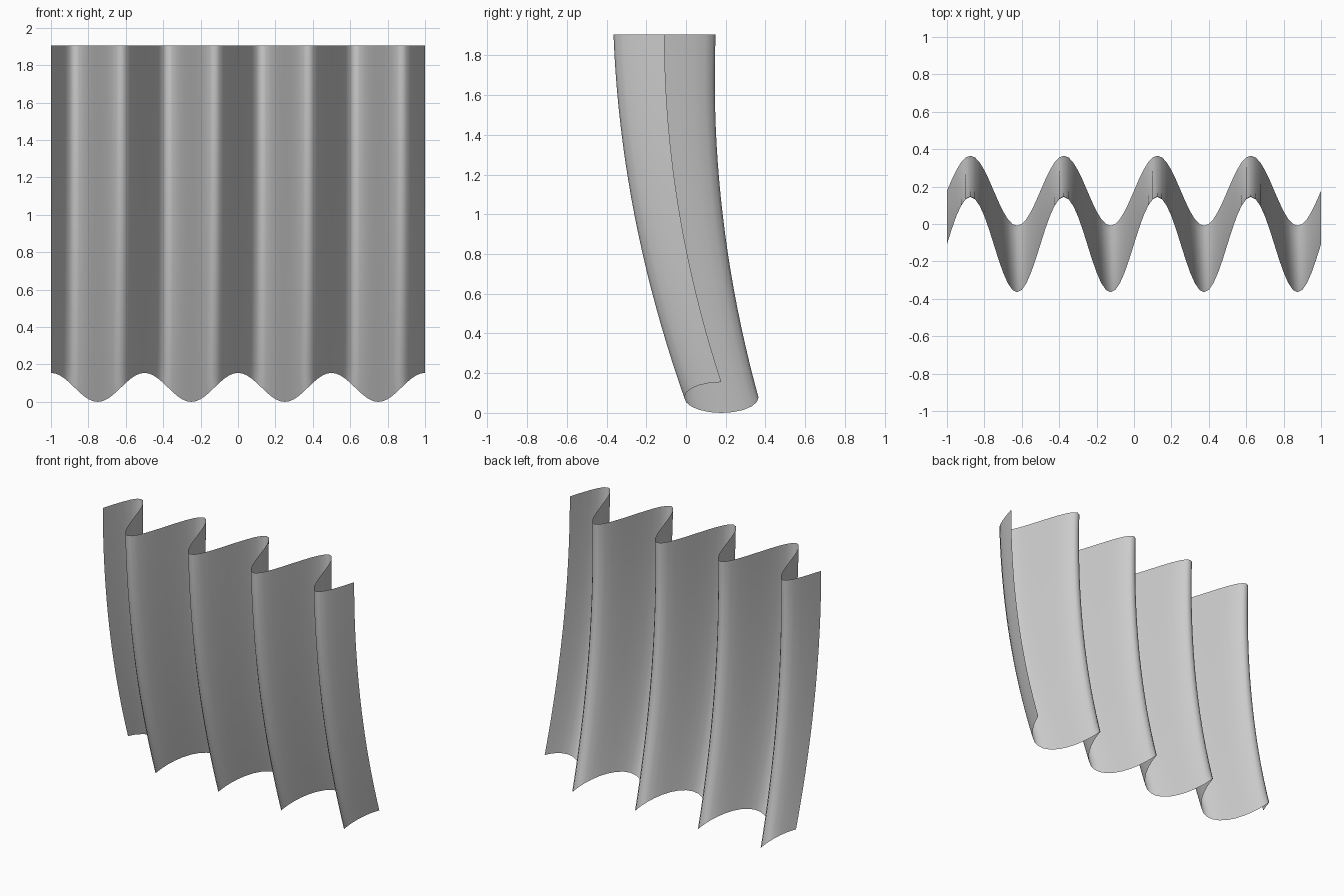
import bpy, bmesh, math

if "Cube" in bpy.data.objects:
    bpy.data.objects.remove(bpy.data.objects["Cube"])

WAVES, COLS, ROWS = 4, 80, 20
TOP_Z = 1.905


def sheet_point(u, s):
    """u runs along the width, s runs from the top edge (0) to the hem (1)."""
    a = 2 * math.pi * WAVES * u
    hem_z = 0.0775 * (1 + math.cos(a))
    centre = -0.108 + 0.286 * s * s
    depth = 0.257 - 0.07 * s
    return (2 * u - 1, centre + depth * math.sin(a), TOP_Z + (hem_z - TOP_Z) * s)


# Wavy, backward-curving sheet with a scalloped hem
bm = bmesh.new()
grid = [[bm.verts.new(sheet_point(i / COLS, j / ROWS)) for i in range(COLS + 1)]
        for j in range(ROWS + 1)]
for j in range(ROWS):
    for i in range(COLS):
        face = bm.faces.new((grid[j][i], grid[j + 1][i],
                             grid[j + 1][i + 1], grid[j][i + 1]))
        face.smooth = True

mesh = bpy.data.meshes.new("wavy_sheet")
bm.to_mesh(mesh)
bm.free()
sheet = bpy.data.objects.new("wavy_sheet", mesh)
bpy.context.collection.objects.link(sheet)
